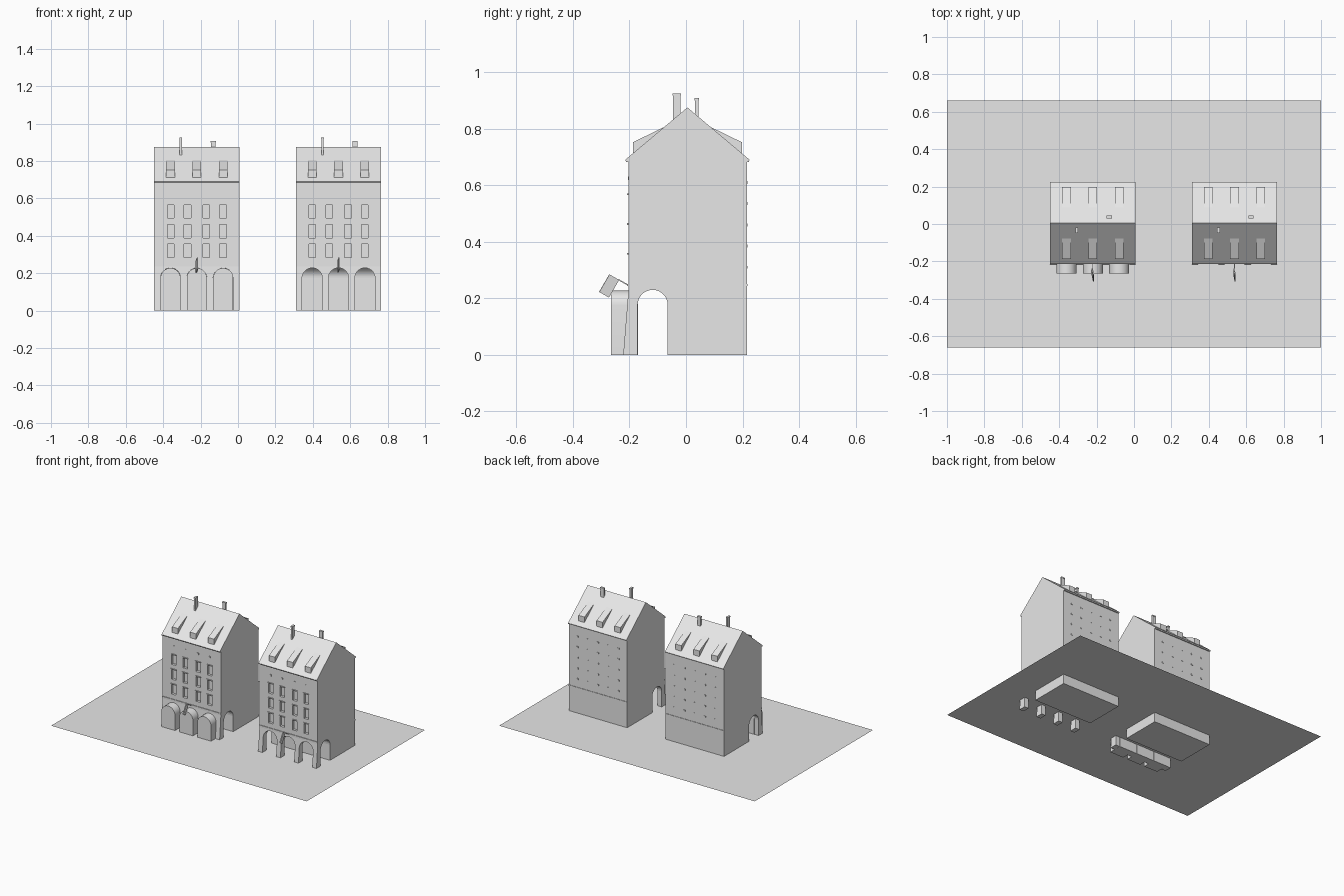
import bpy, bmesh, math
from mathutils import Vector, Matrix

cube = bpy.data.objects.get("Cube")
if cube:
    bpy.data.objects.remove(cube, do_unlink=True)

stone = bpy.data.materials.new("pale_grey")
stone.use_nodes = True
stone.diffuse_color = (0.8, 0.8, 0.8, 1)
stone.node_tree.nodes["Principled BSDF"].inputs["Base Color"].default_value = (0.8, 0.8, 0.8, 1)


def finish(name, bm):
    bmesh.ops.recalc_face_normals(bm, faces=bm.faces[:])
    mesh = bpy.data.meshes.new(name)
    bm.to_mesh(mesh)
    bm.free()
    mesh.materials.append(stone)
    obj = bpy.data.objects.new(name, mesh)
    bpy.context.collection.objects.link(obj)
    return obj


def add_prism(bm, points, axis, start, end):
    """Extrude a 2D profile (y,z along X, or x,z along Y)."""
    def place(p, t):
        return (t, p[0], p[1]) if axis == "X" else (p[0], t, p[1])
    face = bm.faces.new([bm.verts.new(place(p, start)) for p in points])
    ext = bmesh.ops.extrude_face_region(bm, geom=[face])
    verts = [g for g in ext["geom"] if isinstance(g, bmesh.types.BMVert)]
    shift = (end - start, 0, 0) if axis == "X" else (0, end - start, 0)
    bmesh.ops.translate(bm, verts=verts, vec=shift)


def prism(name, points, axis, start, end):
    bm = bmesh.new()
    add_prism(bm, points, axis, start, end)
    return finish(name, bm)


def add_box(bm, center, size, turn=Matrix()):
    m = Matrix.Translation(center) @ turn @ Matrix.Diagonal((*size, 1))
    bmesh.ops.create_cube(bm, size=1, matrix=m)


def boxes(name, items):
    bm = bmesh.new()
    for center, size in items:
        add_box(bm, center, size)
    return finish(name, bm)


def arch(mid, radius, top, bottom, steps=14):
    spring = top - radius
    curve = [(mid + radius * math.cos(math.pi * i / steps),
              spring + radius * math.sin(math.pi * i / steps)) for i in range(steps + 1)]
    return [(mid + radius, bottom)] + curve + [(mid - radius, bottom)]


def carve(target, cutter):
    mod = target.modifiers.new("carve", "BOOLEAN")
    mod.operation = "DIFFERENCE"
    mod.solver = "EXACT"
    mod.object = cutter
    bpy.context.view_layer.objects.active = target
    bpy.ops.object.modifier_apply(modifier=mod.name)
    bpy.data.objects.remove(cutter, do_unlink=True)


HALF = 0.228
BAYS = (-0.141, 0, 0.141)
COLUMNS = (-0.14, -0.05, 0.05, 0.14)
ROWS = (0.32, 0.425, 0.53)
FRONT, BACK = -0.203, 0.215


def build_house(cx, side):
    parts = []

    # Walls with a battered base, pierced by the arcade
    walls = prism(side + "_walls", [(-0.222, 0), (FRONT, 0.235), (FRONT, 0.69), (0.005, 0.865),
                                    (BACK, 0.69), (BACK, 0)], "X", -HALF, HALF)
    carve(walls, prism("passage_cutter", arch(-0.118, 0.053, 0.23, -0.1), "X", -0.5, 0.5))
    for x in BAYS:
        carve(walls, prism("arch_cutter", arch(x, 0.054, 0.228, -0.1), "Y", -0.4, -0.118))
    carve(walls, boxes("window_cutter", [((x, FRONT, z), (0.036, 0.036, 0.072))
                                         for x in COLUMNS for z in ROWS]))
    parts.append(walls)

    # Roof with short eaves
    parts.append(prism(side + "_roof", [(-0.215, 0.69), (0.005, 0.875), (0.225, 0.69), (0.222, 0.683),
                                        (BACK, 0.683), (0.005, 0.85), (FRONT, 0.683), (-0.212, 0.683)],
                       "X", -HALF, HALF))

    # String course above the arcade
    parts.append(boxes(side + "_string_course", [((0, FRONT, 0.247), (2 * HALF, 0.008, 0.008)),
                                                 ((0, BACK, 0.247), (2 * HALF, 0.006, 0.008))]))

    # Window lintels and small attic vents at the front
    trim = [((x, FRONT, z + 0.038), (0.044, 0.01, 0.006)) for x in COLUMNS for z in ROWS]
    trim += [((x, FRONT, 0.625), (0.012, 0.006, 0.012)) for x in COLUMNS]
    parts.append(boxes(side + "_front_trim", trim))

    # Small stones on the rear wall
    rear = [((-0.16 + 0.08 * i, BACK, 0.31 + 0.075 * j), (0.012, 0.005, 0.01))
            for i in range(5) for j in range(5)]
    parts.append(boxes(side + "_rear_trim", rear))

    # Shed dormers on both slopes
    bm = bmesh.new()
    for x in BAYS:
        for s in (-1, 1):
            profile = [(0.005 + s * y, z) for y, z in
                       ((0.193, 0.7), (0.193, 0.752), (0.082, 0.806), (0.06, 0.8))]
            add_prism(bm, profile, "X", x - 0.023, x + 0.023)
    parts.append(finish(side + "_dormers", bm))

    # Chimneys with thin caps
    parts.append(boxes(side + "_chimneys", [((-0.086, -0.033, 0.875), (0.012, 0.026, 0.1)),
                                            ((-0.086, -0.033, 0.921), (0.015, 0.03, 0.008)),
                                            ((0.088, 0.038, 0.87), (0.026, 0.012, 0.07)),
                                            ((0.088, 0.038, 0.904), (0.029, 0.015, 0.008))]))

    # Tilted hanging sign and its bracket
    bm = bmesh.new()
    tilt = Matrix.Rotation(math.radians(-30), 4, "X")
    twist = Matrix.Rotation(math.radians(10), 4, "Z")
    add_box(bm, (0, -0.272, 0.244), (0.006, 0.04, 0.072), tilt @ twist)
    add_box(bm, (0, -0.221, 0.256), (0.004, 0.045, 0.004), tilt)
    parts.append(finish(side + "_hanging_sign", bm))

    for p in parts:
        p.location.x = cx
    return parts


build_house(-0.22, "right_house")
build_house(0.5375, "left_house")

# Solid arched porches standing in one arcade
bm = bmesh.new()
for x in BAYS:
    add_prism(bm, arch(x, 0.0535, 0.2275, 0), "Y", -0.265, -0.17)
porches = finish("arched_porches", bm)
porches.location.x = -0.22
bpy.ops.object.select_all(action="DESELECT")
porches.select_set(True)
bpy.context.view_layer.objects.active = porches
bpy.ops.object.shade_smooth_by_angle(angle=math.radians(30))

# Ground sheet
bm = bmesh.new()
bmesh.ops.create_grid(bm, x_segments=1, y_segments=1, size=1,
                      matrix=Matrix.Translation((0, 0, 0.068)) @ Matrix.Diagonal((1, 0.66, 1, 1)))
finish("ground_sheet", bm)
